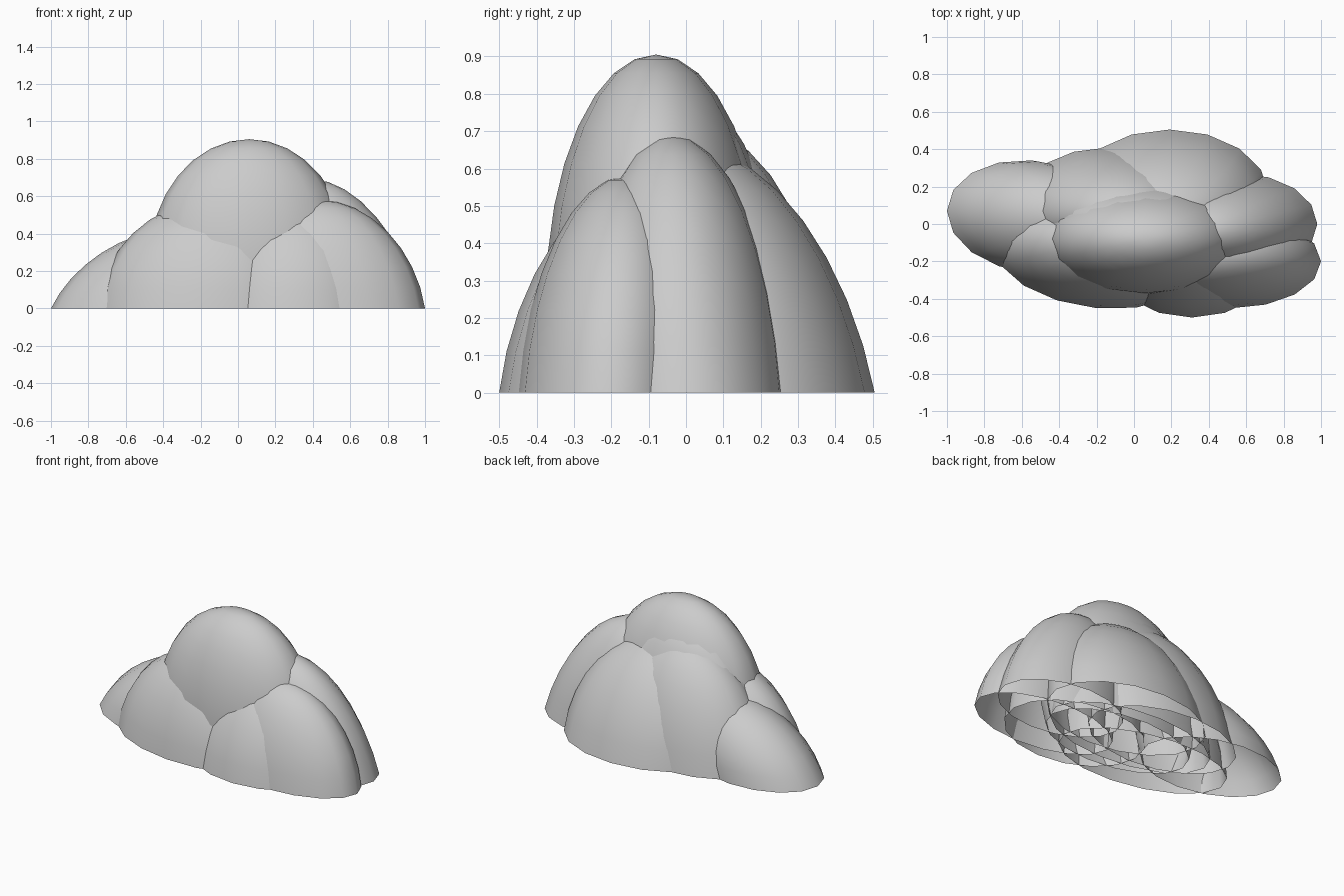
import bpy, bmesh
from mathutils import Matrix

if "Cube" in bpy.data.objects:
    bpy.data.objects.remove(bpy.data.objects["Cube"])


def lobe(name, centre, radii, lean=(0, 0), skew=0.0):
    """Leaning ellipsoid, cut open at ground level.
    lean shifts the top sideways, skew turns the long axis in plan."""
    rx, ry, h = radii
    bm = bmesh.new()
    bmesh.ops.create_uvsphere(bm, u_segments=16, v_segments=16, radius=1)
    m = Matrix(((rx, 0, lean[0], centre[0]),
                (skew, ry, lean[1], centre[1]),
                (0, 0, h, centre[2]),
                (0, 0, 0, 1)))
    bm.transform(m)
    bmesh.ops.bisect_plane(bm, geom=bm.verts[:] + bm.edges[:] + bm.faces[:],
                           dist=1e-4, plane_co=(0, 0, 0), plane_no=(0, 0, 1),
                           clear_inner=True)
    for f in bm.faces:
        f.smooth = True
    me = bpy.data.meshes.new(name)
    bm.to_mesh(me)
    bm.free()
    ob = bpy.data.objects.new(name, me)
    bpy.context.collection.objects.link(ob)
    return ob


# Tall middle mounds
lobe("crown_mound", (0.06, -0.08, 0.25), (0.535, 0.295, 0.655))
lobe("inner_mound", (0.03, 0.0, 0), (0.56, 0.28, 0.80))

# Side mounds
lobe("left_mound", (-0.55, 0.04, 0), (0.45, 0.30, 0.42), (0.195, 0), -0.03)
lobe("right_mound", (0.56, 0.0, 0), (0.42, 0.27, 0.69), (-0.165, -0.04))

# Front mounds
lobe("front_left_mound", (-0.20, -0.16, 0), (0.55, 0.29, 0.57), (0.04, 0.05), -0.05)
lobe("front_middle_mound", (0.31, -0.17, 0), (0.46, 0.33, 0.57), (0, 0.07))
lobe("front_right_mound", (0.52, -0.20, 0), (0.48, 0.25, 0.58), (-0.085, 0.04))

# Back mounds
lobe("back_mound", (0.19, 0.155, 0), (0.53, 0.35, 0.65), (-0.02, -0.125))
lobe("back_left_mound", (-0.13, 0.10, 0), (0.50, 0.31, 0.70), (0.09, -0.055))
